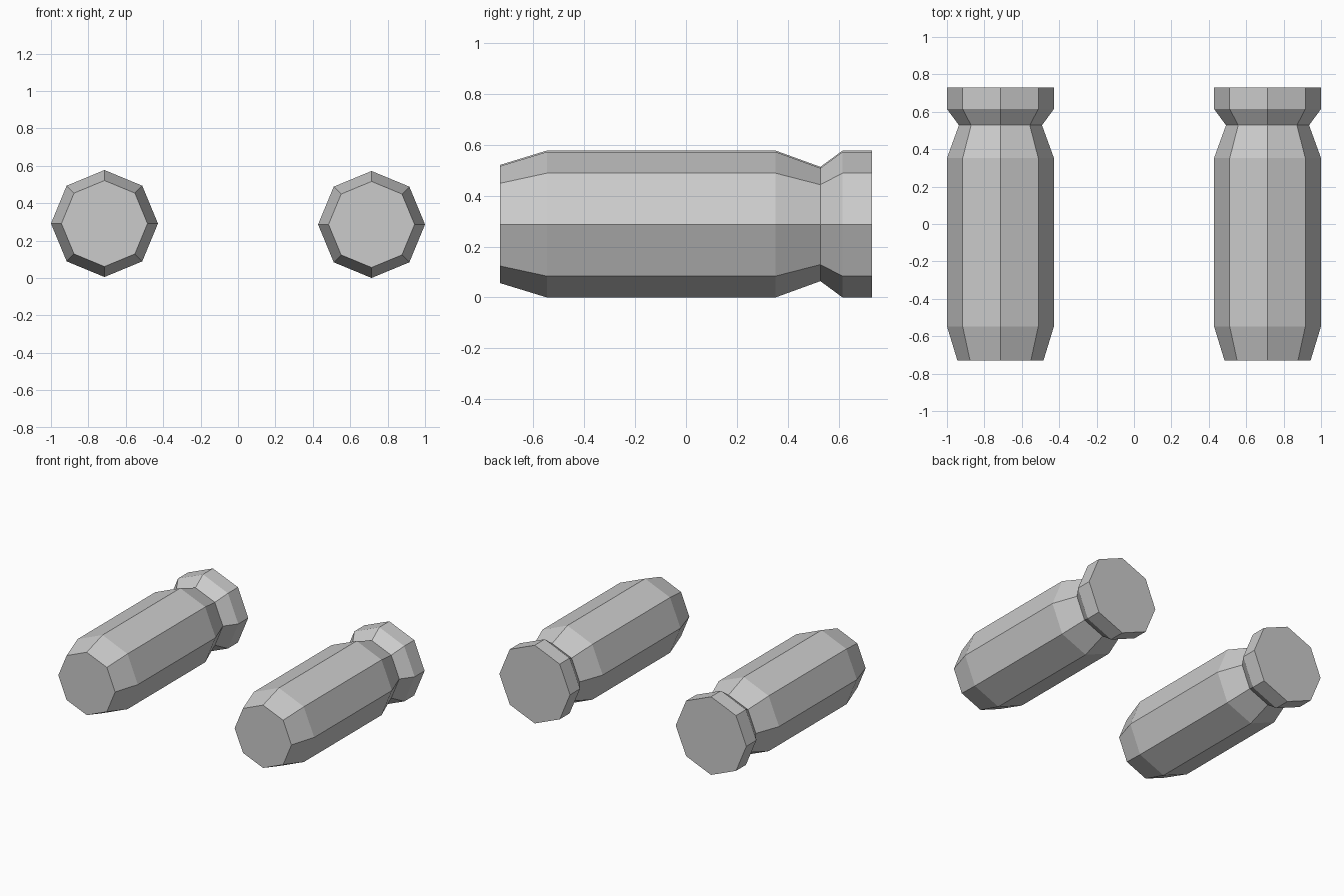
import bpy, bmesh
from math import sin, cos, pi

cube = bpy.data.objects.get("Cube")
if cube:
    bpy.data.objects.remove(cube, do_unlink=True)

SIDES = 8
# Length profile: (y, radius) from the tapered nose to the rear collar
PROFILE = [(-0.73, 0.23), (-0.547, 0.286), (0.352, 0.286),
           (0.528, 0.222), (0.615, 0.286), (0.73, 0.286)]

grey = bpy.data.materials.new("light_grey")
grey.use_nodes = True
colour = (0.6, 0.6, 0.6, 1)
grey.diffuse_color = colour
grey.node_tree.nodes["Principled BSDF"].inputs["Base Color"].default_value = colour


def make_pod(name, x, z):
    """Lathe the profile around the y axis as a flat-sided octagonal body."""
    bm = bmesh.new()
    rings = []
    for y, r in PROFILE:
        angles = [2 * pi * i / SIDES for i in range(SIDES)]
        rings.append([bm.verts.new((r * sin(a), y, r * cos(a))) for a in angles])
    for a, b in zip(rings, rings[1:]):
        for i in range(SIDES):
            j = (i + 1) % SIDES
            bm.faces.new((a[i], a[j], b[j], b[i]))
    # Flat end caps
    bm.faces.new(rings[0])
    bm.faces.new(rings[-1])
    bmesh.ops.recalc_face_normals(bm, faces=bm.faces)
    mesh = bpy.data.meshes.new(name)
    bm.to_mesh(mesh)
    bm.free()
    mesh.materials.append(grey)
    pod = bpy.data.objects.new(name, mesh)
    pod.location = (x, 0, z)
    bpy.context.collection.objects.link(pod)


# The matching pair
make_pod("left_pod", 0.714, 0.286)
make_pod("right_pod", -0.714, 0.291)
